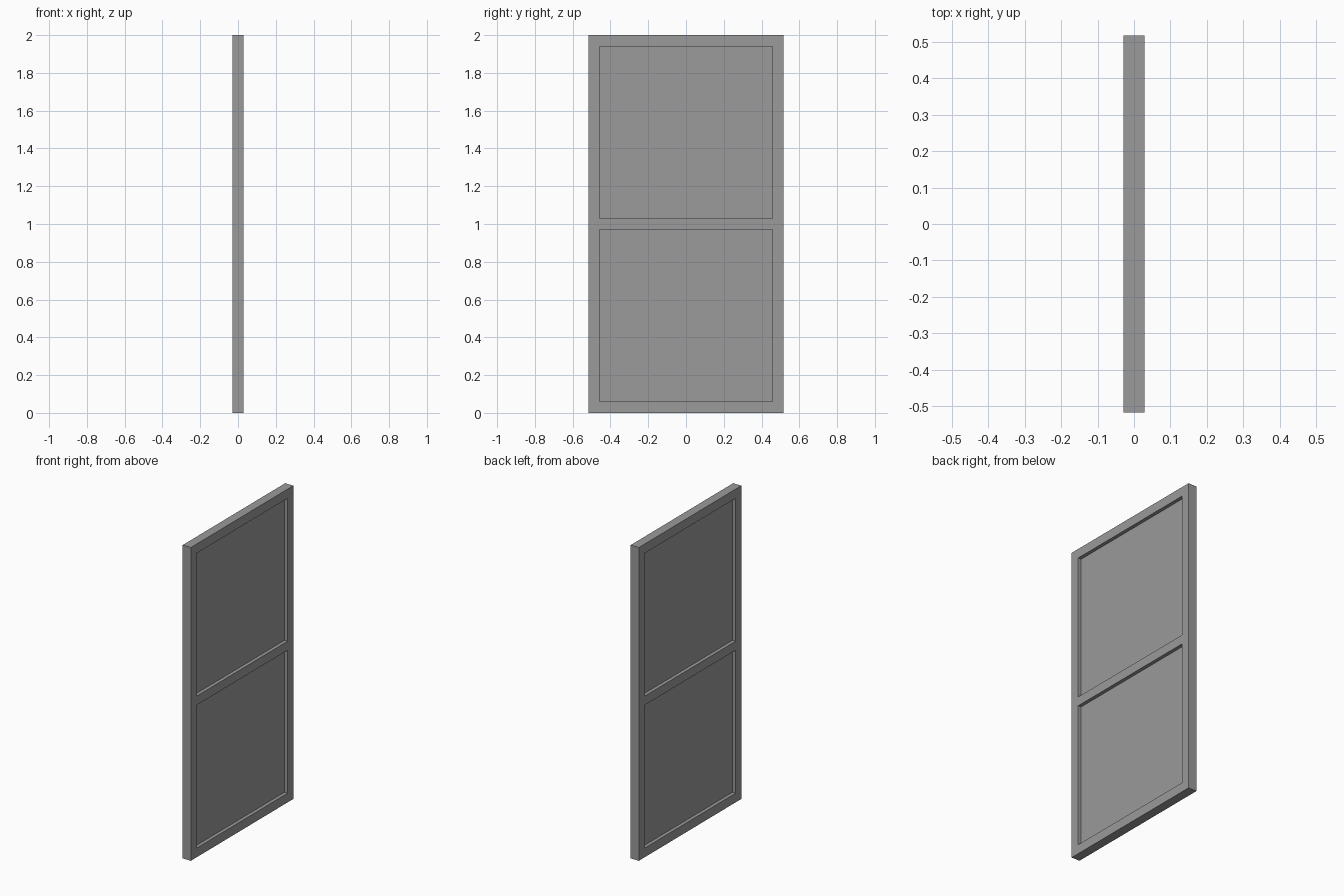
import bpy, bmesh

if "Cube" in bpy.data.objects:
    bpy.data.objects.remove(bpy.data.objects["Cube"])

HALF_W, IN_W = 0.517, 0.459            # outer and inner half widths
THICK = 0.058                          # frame depth along x
PANE = 0.014                           # recessed pane thickness
YS = [-HALF_W, -IN_W, IN_W, HALF_W]
ZS = [0.0, 0.059, 0.971, 1.029, 1.941, 2.0]
OPENINGS = [(1, 1), (1, 3)]            # (column, row) cells left open

grey = bpy.data.materials.new("dark_grey")
grey.diffuse_color = (0.325, 0.325, 0.325, 1)
grey.use_nodes = True
grey.node_tree.nodes["Principled BSDF"].inputs["Base Color"].default_value = grey.diffuse_color


def slab(name, ys, zs, thick, skip=()):
    """Grid of cells in the yz plane, extruded along x, with open cells."""
    bm = bmesh.new()
    v = [[bm.verts.new((-thick / 2, y, z)) for z in zs] for y in ys]
    for i in range(len(ys) - 1):
        for j in range(len(zs) - 1):
            if (i, j) not in skip:
                bm.faces.new((v[i][j], v[i + 1][j], v[i + 1][j + 1], v[i][j + 1]))
    res = bmesh.ops.extrude_face_region(bm, geom=bm.faces[:], use_keep_orig=True)
    moved = [g for g in res["geom"] if isinstance(g, bmesh.types.BMVert)]
    bmesh.ops.translate(bm, verts=moved, vec=(thick, 0, 0))
    bmesh.ops.recalc_face_normals(bm, faces=bm.faces[:])
    me = bpy.data.meshes.new(name)
    bm.to_mesh(me)
    bm.free()
    me.materials.append(grey)
    ob = bpy.data.objects.new(name, me)
    bpy.context.collection.objects.link(ob)
    return ob


# Outer frame with the shared middle rail
slab("frame", YS, ZS, THICK, OPENINGS)

# Recessed panes filling both openings
for label, (col, row) in zip(("lower_pane", "upper_pane"), OPENINGS):
    slab(label, YS[col:col + 2], ZS[row:row + 2], PANE)
